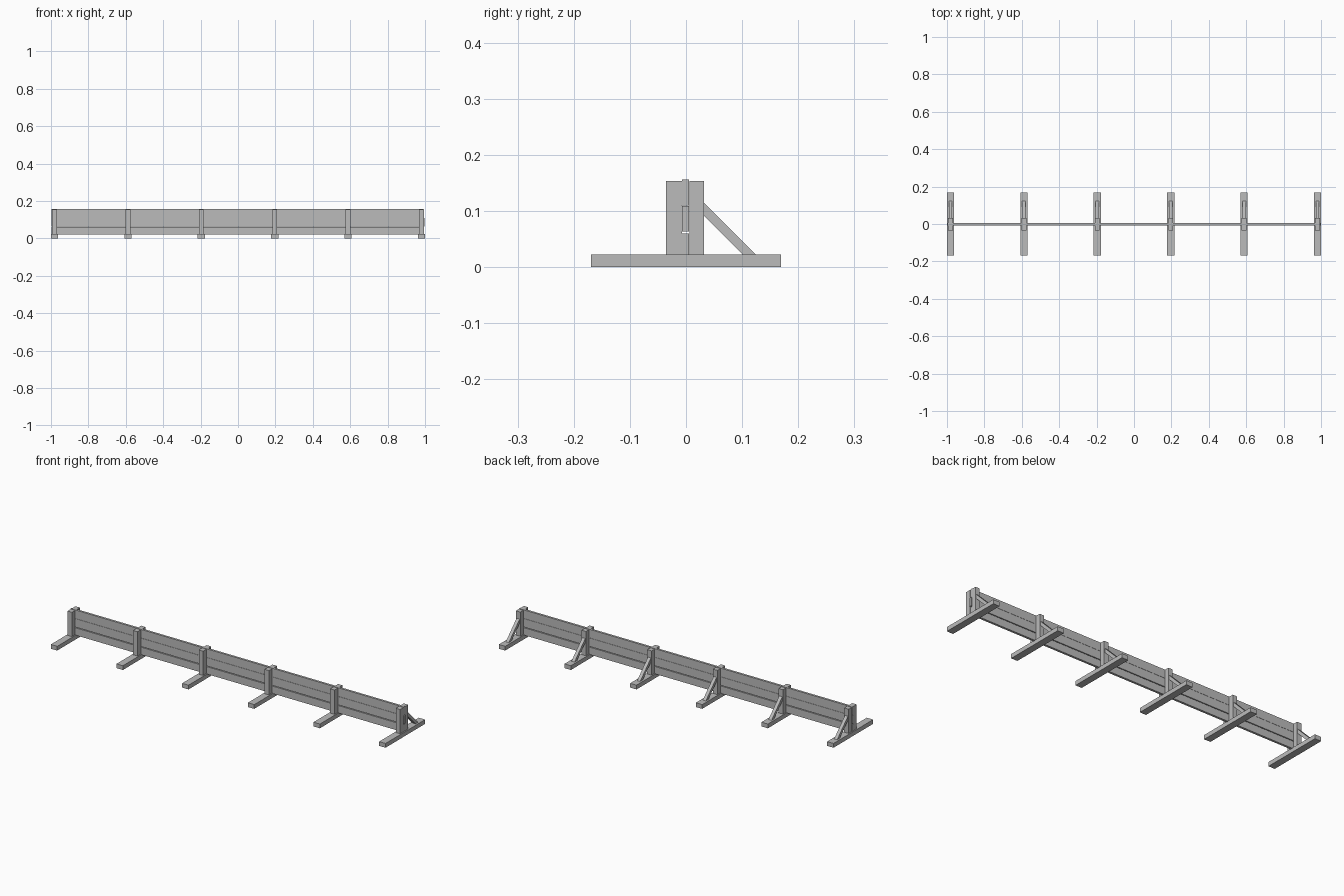
import bpy
import bmesh

cube = bpy.data.objects.get("Cube")
if cube:
    bpy.data.objects.remove(cube, do_unlink=True)

grey = bpy.data.materials.new("plain grey")
grey.use_nodes = True
grey.diffuse_color = (0.5, 0.5, 0.5, 1)
grey.node_tree.nodes["Principled BSDF"].inputs["Base Color"].default_value = (0.5, 0.5, 0.5, 1)


def prism(name, x0, x1, profile):
    """Extrude a (y, z) profile along x."""
    bm = bmesh.new()
    face = bm.faces.new([bm.verts.new((x0, y, z)) for y, z in profile])
    ext = bmesh.ops.extrude_face_region(bm, geom=[face])
    moved = [v for v in ext["geom"] if isinstance(v, bmesh.types.BMVert)]
    bmesh.ops.translate(bm, verts=moved, vec=(x1 - x0, 0, 0))
    bmesh.ops.recalc_face_normals(bm, faces=bm.faces)
    mesh = bpy.data.meshes.new(name)
    bm.to_mesh(mesh)
    bm.free()
    mesh.materials.append(grey)
    obj = bpy.data.objects.new(name, mesh)
    bpy.context.collection.objects.link(obj)


def box(name, x0, x1, y0, y1, z0, z1):
    prism(name, x0, x1, [(y0, z0), (y1, z0), (y1, z1), (y0, z1)])


BASE_TOP, POST_TOP = 0.023, 0.154

# Six supports: foot beam, a post on each side of the wall, diagonal rear brace
for i in range(6):
    x = -0.981 + i * 0.3924
    box("foot_beam", x - 0.019, x + 0.019, -0.169, 0.169, 0, BASE_TOP)
    box("front_post", x - 0.013, x + 0.013, -0.036, -0.007, BASE_TOP, POST_TOP)
    box("rear_post", x - 0.013, x + 0.013, 0.006, 0.032, BASE_TOP, POST_TOP)
    prism("rear_brace", x - 0.009, x + 0.009,
          [(0.032, 0.115), (0.032, 0.092), (0.101, BASE_TOP), (0.124, BASE_TOP)])

# Three long planks clamped between the posts
for name, end, z0, z1 in (("lower_plank", 0.993, 0.02, 0.06),
                          ("middle_plank", 0.998, 0.064, 0.109),
                          ("upper_plank", 0.993, 0.11, 0.156)):
    box(name, -0.996, end, -0.007, 0.005, z0, z1)
